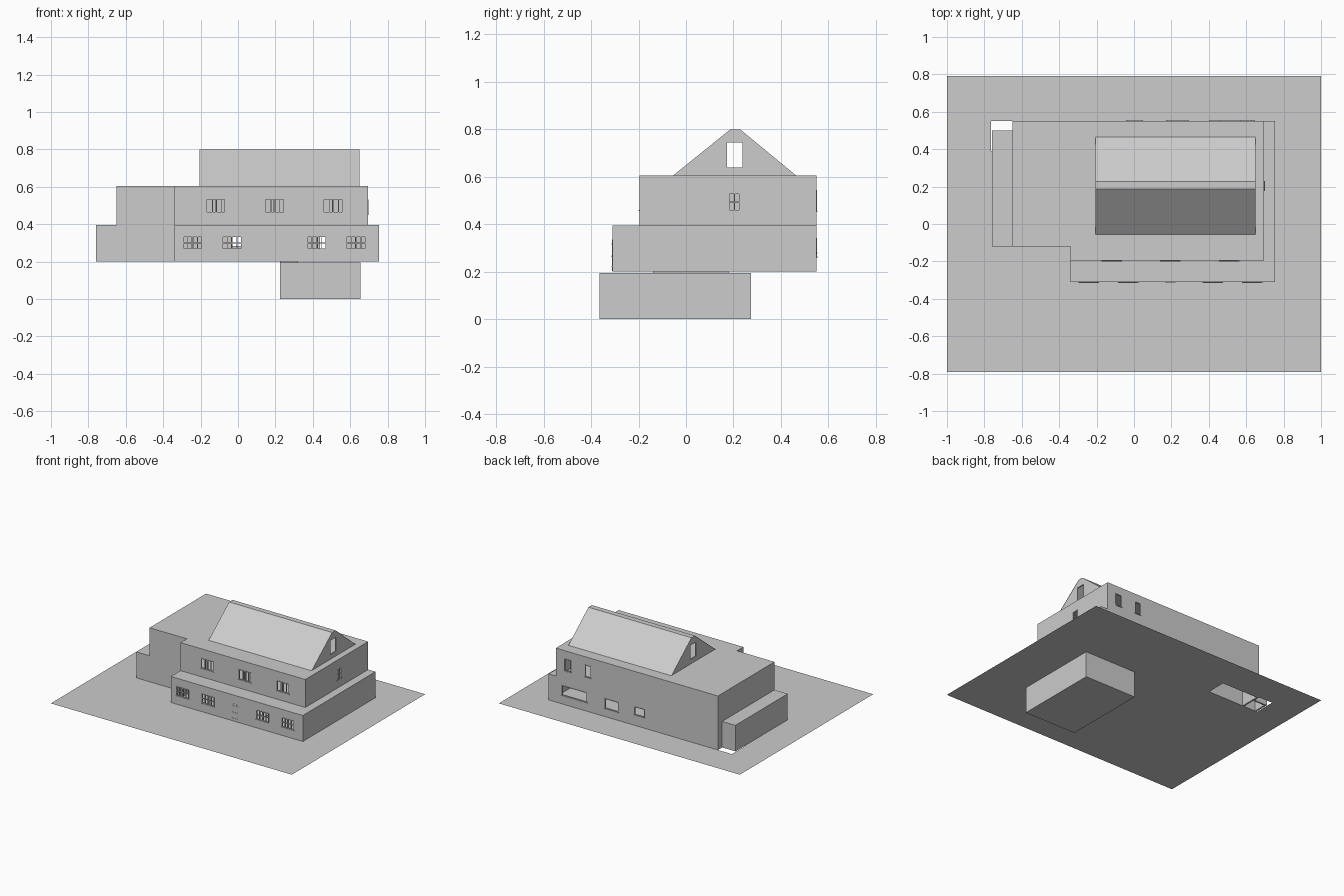
import bpy, bmesh
from mathutils import Vector, Matrix

if "Cube" in bpy.data.objects:
    bpy.data.objects.remove(bpy.data.objects["Cube"])

grey = bpy.data.materials.new("plain_grey")
grey.diffuse_color = (0.604, 0.604, 0.604, 1)
grey.use_nodes = True
grey.node_tree.nodes["Principled BSDF"].inputs["Base Color"].default_value = grey.diffuse_color


def finish(name, bm):
    bmesh.ops.recalc_face_normals(bm, faces=bm.faces[:])
    me = bpy.data.meshes.new(name)
    bm.to_mesh(me)
    bm.free()
    me.materials.append(grey)
    ob = bpy.data.objects.new(name, me)
    bpy.context.collection.objects.link(ob)
    return ob


def place(axis, at, u, v):
    return Vector({'x': (at, u, v), 'y': (u, at, v), 'z': (u, v, at)}[axis])


def thicken(bm, axis, depth):
    r = bmesh.ops.extrude_face_region(bm, geom=bm.faces[:], use_keep_orig=True)
    vs = [g for g in r["geom"] if isinstance(g, bmesh.types.BMVert)]
    bmesh.ops.translate(bm, verts=vs, vec=place(axis, depth, 0, 0))


def panel(name, axis, at, u0, u1, v0, v1, holes=(), depth=0.0):
    """Flat rectangle with rectangular holes, thickened along its axis."""
    us = sorted({u0, u1, *[h[0] for h in holes], *[h[1] for h in holes]})
    vs = sorted({v0, v1, *[h[2] for h in holes], *[h[3] for h in holes]})
    bm = bmesh.new()
    grid = {(u, v): bm.verts.new(place(axis, at, u, v)) for u in us for v in vs}
    for a, b in zip(us, us[1:]):
        for c, d in zip(vs, vs[1:]):
            mu, mv = (a + b) / 2, (c + d) / 2
            if not any(h[0] < mu < h[1] and h[2] < mv < h[3] for h in holes):
                bm.faces.new([grid[a, c], grid[b, c], grid[b, d], grid[a, d]])
    bmesh.ops.delete(bm, geom=[v for v in bm.verts if not v.link_faces], context='VERTS')
    bmesh.ops.dissolve_limit(bm, angle_limit=0.01, verts=bm.verts[:], edges=bm.edges[:]) if not holes else None
    if depth:
        thicken(bm, axis, depth)
    return finish(name, bm)


def add_box(bm, lo, hi):
    lo, hi = Vector(lo), Vector(hi)
    m = Matrix.Translation((lo + hi) / 2) @ Matrix.Diagonal((*(hi - lo), 1))
    bmesh.ops.create_cube(bm, size=1, matrix=m)


def bar(bm, axis, a0, a1, u0, u1, v0, v1):
    add_box(bm, place(axis, min(a0, a1), u0, v0), place(axis, max(a0, a1), u1, v1))


def window(name, axis, at, out, hole, posts=(), rails=()):
    """Frame, sill and glazing bars; posts and rails are fractions."""
    u0, u1, v0, v1 = hole
    w = 0.004
    a0, a1 = at - out * 0.008, at + out * 0.002
    bm = bmesh.new()
    for u in [u0 + w / 2, u1 - w / 2] + [u0 + (u1 - u0) * p for p in posts]:
        bar(bm, axis, a0, a1, u - w / 2, u + w / 2, v0, v1)
    for v in [v0 + w / 2, v1 - w / 2] + [v0 + (v1 - v0) * r for r in rails]:
        bar(bm, axis, a0, a1, u0, u1, v - w / 2, v + w / 2)
    bar(bm, axis, at, at + out * 0.005, u0 - 0.003, u1 + 0.003, v0 - 0.004, v0)  # sill
    finish(name, bm)


T = 0.012          # wall thickness
G, M, U = 0.2, 0.395, 0.605   # ground, first ceiling, flat roof heights

# Ground sheet with the open stairwell behind the side wing
panel("ground", 'z', G, -1, 1, -0.79, 0.79, [(-0.765, -0.34, 0.39, 0.55)])

# Basement and its stair connection
bm = bmesh.new()
add_box(bm, (0.225, -0.365, 0), (0.655, 0.275, 0.195))
add_box(bm, (0.225, -0.14, 0.195), (0.32, 0.18, 0.203))
finish("basement", bm)

# Window openings (u0, u1, z0, z1)
low_front = [(x, x + 0.103, 0.265, 0.335) for x in (-0.294, -0.083, 0.37, 0.58)]
up_front = [(x, x + 0.103, 0.46, 0.535) for x in (-0.17, 0.143, 0.457)]
low_back = [(0.435, 0.645, 0.265, 0.34), (0.175, 0.29, 0.262, 0.337), (-0.04, 0.045, 0.28, 0.342)]
up_back = [(0.57, 0.625, 0.455, 0.545), (0.403, 0.453, 0.455, 0.545)]
side = (0.18, 0.228, 0.457, 0.532)

# Ground floor walls
panel("lower_front_wall", 'y', -0.31, -0.34, 0.755, G, M, low_front, T)
panel("lower_right_wall", 'x', 0.755, -0.31, 0.55, G, M, (), -T)
panel("lower_back_wall", 'y', 0.55, -0.65, 0.755, G, M, low_back, -T)
panel("lower_step_wall", 'x', -0.34, -0.31, -0.12, G, M, (), T)
panel("wing_front_wall", 'y', -0.12, -0.76, -0.34, G, M, (), T)
panel("wing_left_wall", 'x', -0.76, -0.12, 0.5, G, M, (), T)
panel("wing_back_wall", 'y', 0.5, -0.76, -0.65, G, M, (), -T)
panel("wing_corner_wall", 'x', -0.65, 0.39, 0.55, G, M, (), T)
panel("stairwell_wall", 'y', 0.39, -0.75, -0.34, G, M, (), -T)
panel("inner_wall", 'y', 0.1, 0.49, 0.745, G, M, (), T)
panel("terrace", 'z', M, -0.76, 0.755, -0.31, 0.55,
      [(-0.76, -0.34, -0.31, -0.12), (-0.76, -0.65, 0.5, 0.55)], -0.01)

# Upper floor walls
panel("upper_front_wall", 'y', -0.195, -0.34, 0.695, M, U, up_front, T)
panel("upper_right_wall", 'x', 0.695, -0.195, 0.55, M, U, [side], -T)
panel("upper_back_wall", 'y', 0.55, -0.65, 0.695, M, U, up_back, -T)
panel("upper_left_wall", 'x', -0.65, -0.12, 0.55, M, U, (), T)
panel("upper_step_wall", 'x', -0.34, -0.195, -0.12, M, U, (), T)
panel("upper_wing_front_wall", 'y', -0.12, -0.65, -0.34, M, U, (), T)
panel("flat_roof", 'z', U, -0.65, 0.695, -0.195, 0.55, [(-0.65, -0.34, -0.195, -0.12)], -0.01)

# Window frames
for i, h in enumerate(low_front):
    window(f"lower_front_window_{i}", 'y', -0.31, -1, h, (0.25, 0.47, 0.53, 0.75), (0.5,))
for i, h in enumerate(up_front):
    window(f"upper_front_window_{i}", 'y', -0.195, -1, h, (0.33, 0.47, 0.53, 0.78))
for i, h in enumerate(low_back + up_back):
    window(f"back_window_{i}", 'y', 0.55, 1, h)
window("side_window", 'x', 0.695, 1, side, (0.5,), (0.5,))

# Front door: thin double leaf with strap hinges
bm = bmesh.new()
for u in (0.167, 0.196):
    add_box(bm, (u, -0.312, 0.203), (u + 0.027, -0.31, 0.33))
    for z in (0.22, 0.265, 0.315):
        add_box(bm, (u + 0.003, -0.314, z), (u + 0.022, -0.312, z + 0.003))
finish("front_door", bm)

# Attic roof: two slopes with a narrow flat ridge
edge = [(-0.055, U), (0.187, 0.8), (0.228, 0.8), (0.465, U)]
bm = bmesh.new()
rows = [[bm.verts.new((x, y, z)) for y, z in edge] for x in (-0.205, 0.65)]
for i in range(3):
    bm.faces.new([rows[0][i], rows[0][i + 1], rows[1][i + 1], rows[1][i]])
finish("attic_roof", bm)

# Gable walls, each a trapezoid ring around its window opening
opening = [(0.172, 0.64), (0.172, 0.745), (0.238, 0.745), (0.238, 0.64)]
for name, x, d in (("left_gable", -0.203, 0.008), ("right_gable", 0.648, -0.008)):
    bm = bmesh.new()
    o = [bm.verts.new((x, y, z)) for y, z in edge]
    n = [bm.verts.new((x, y, z)) for y, z in opening]
    for i in range(4):
        j = (i + 1) % 4
        bm.faces.new([o[i], o[j], n[j], n[i]])
    thicken(bm, 'x', d)
    finish(name, bm)
